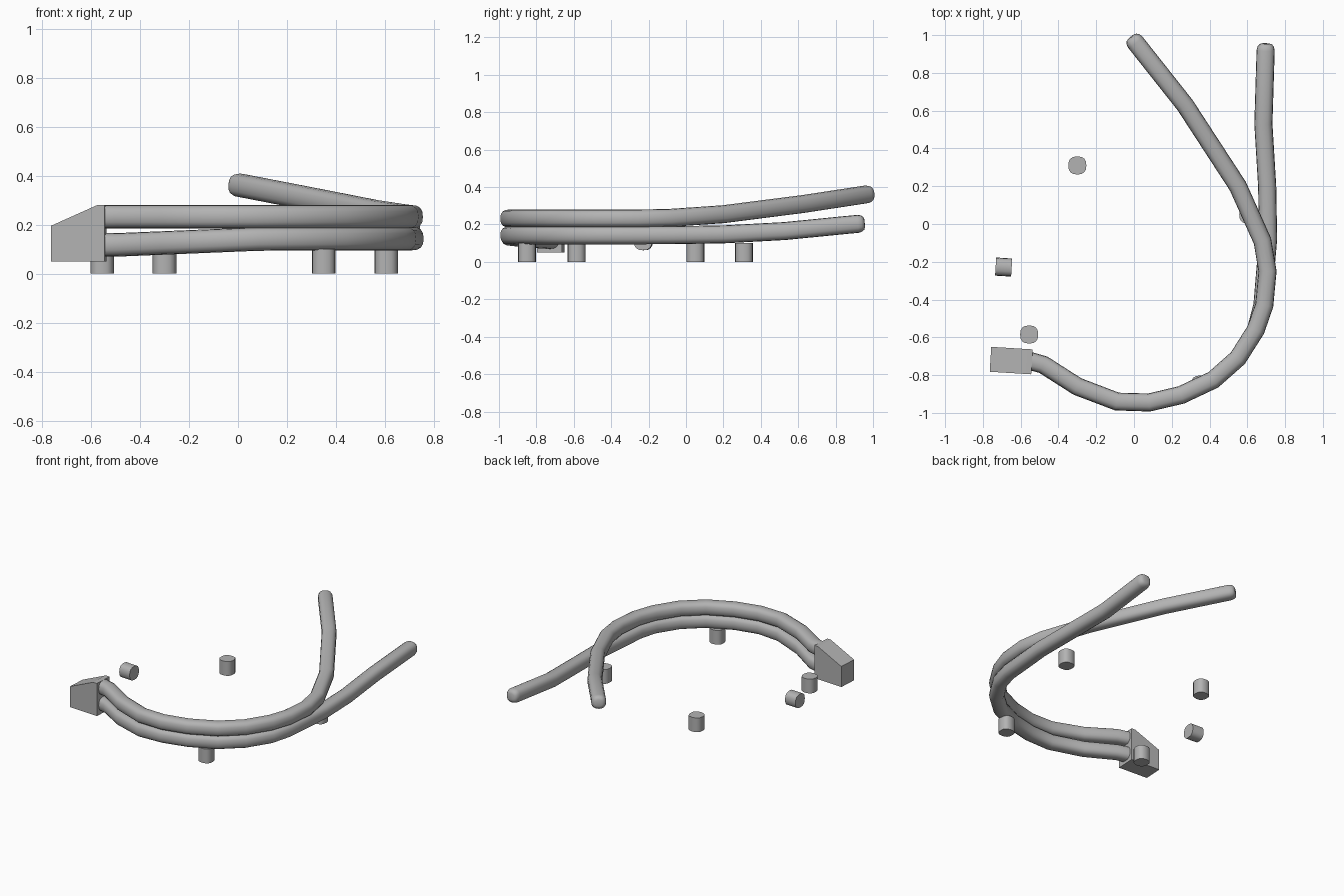
import bpy, bmesh, math
from mathutils import Vector, Matrix

cube = bpy.data.objects.get("Cube")
if cube:
    bpy.data.objects.remove(cube, do_unlink=True)

grey = bpy.data.materials.new("plain grey")
grey.use_nodes = True
COLOUR = (0.45, 0.45, 0.45, 1)
grey.diffuse_color = COLOUR
grey.node_tree.nodes["Principled BSDF"].inputs["Base Color"].default_value = COLOUR

R = 0.048
SIDES = 16


def make_object(name, bm, smooth=True):
    bmesh.ops.recalc_face_normals(bm, faces=bm.faces)
    mesh = bpy.data.meshes.new(name)
    bm.to_mesh(mesh)
    bm.free()
    mesh.materials.append(grey)
    obj = bpy.data.objects.new(name, mesh)
    bpy.context.collection.objects.link(obj)
    if smooth:
        bpy.ops.object.select_all(action='DESELECT')
        obj.select_set(True)
        bpy.context.view_layer.objects.active = obj
        bpy.ops.object.shade_smooth_by_angle(angle=math.radians(35))
    return obj


def section(radius, power=0.8):
    """Slightly squared circle."""
    pts = []
    for i in range(SIDES):
        a = 2 * math.pi * i / SIDES
        c, s = math.cos(a), math.sin(a)
        pts.append((radius * math.copysign(abs(c) ** power, c),
                    radius * math.copysign(abs(s) ** power, s)))
    return pts


def loft(bm, rings):
    loops = [[bm.verts.new(p) for p in ring] for ring in rings]
    for a, b in zip(loops, loops[1:]):
        for i in range(SIDES):
            j = (i + 1) % SIDES
            bm.faces.new((a[i], a[j], b[j], b[i]))
    bm.faces.new(loops[0][::-1])
    bm.faces.new(loops[-1])


def tube(name, path):
    """Sweep the section along a path, rounding off the far end."""
    pts = [Vector(p) for p in path]
    end_dir = (pts[-1] - pts[-2]).normalized()
    tip = pts[-1]
    pts[-1] = tip - end_dir * 0.035
    scales = [1] * len(pts)
    for back, scale in ((0.016, 0.9), (0.005, 0.72), (0, 0.45)):
        pts.append(tip - end_dir * back)
        scales.append(scale)
    rings = []
    for i, p in enumerate(pts):
        t = (pts[min(i + 1, len(pts) - 1)] - pts[max(i - 1, 0)]).normalized()
        if i >= len(path) - 1:
            t = end_dir
        side = t.cross(Vector((0, 0, 1))).normalized()
        up = side.cross(t)
        rings.append([p + side * u + up * v for u, v in section(R * scales[i])])
    bm = bmesh.new()
    loft(bm, rings)
    return make_object(name, bm)


def peg(name, location, length, rotation=Matrix.Identity(4)):
    bm = bmesh.new()
    loft(bm, [[Vector((u, v, z)) for u, v in section(R)]
              for z in (-length / 2, length / 2)])
    obj = make_object(name, bm)
    obj.matrix_world = Matrix.Translation(location) @ rotation
    return obj


# Shared bend of both tubes, seen from above
bend = [(-.57, -.72), (-.48, -.745), (-.3, -.86), (-.09, -.94), (.08, -.945),
        (.25, -.905), (.42, -.825), (.55, -.71), (.645, -.56)]

# Upper tube
tube("upper_tube", [(x, y, .232) for x, y in bend] +
     [(.69, -.43, .232), (.707, -.25, .232), (.68, -.09, .235),
      (.55, .2, .255), (.27, .63, .31), (-.015, .99, .365)])

# Lower tube, dipping a little towards the block
tube("lower_tube", [(x, y, .142 - .025 * min(1, max(0, .1 - x) / .6)) for x, y in bend] +
     [(.68, -.43, .142), (.695, -.25, .142), (.71, -.08, .143), (.705, .2, .147),
      (.685, .53, .165), (.698, .955, .207)])

# Wedge-topped block holding the tube ends
bm = bmesh.new()
profile = [(-.11, .05), (.11, .05), (.11, .28), (.08, .28), (-.11, .195)]
face = bm.faces.new([bm.verts.new((x, -.066, z)) for x, z in profile])
ext = bmesh.ops.extrude_face_region(bm, geom=[face])
bmesh.ops.translate(bm, vec=(0, .132, 0),
                    verts=[v for v in ext["geom"] if isinstance(v, bmesh.types.BMVert)])
block = make_object("end_block", bm, smooth=False)
block.matrix_world = Matrix.Translation((-.65, -.723, 0)) @ Matrix.Rotation(math.radians(-3.5), 4, 'Z')

# Upright pegs
for name, x, y in (("front_left_peg", .35, -.85), ("side_peg", .605, .05),
                   ("front_right_peg", -.555, -.585), ("back_peg", -.3, .31)):
    peg(name, (x, y, .05), .1)

# Peg lying on its side
peg("lying_peg", (-.69, -.228, .11), .085,
    Matrix.Rotation(math.radians(-3.5), 4, 'Z') @ Matrix.Rotation(math.radians(90), 4, 'Y'))
